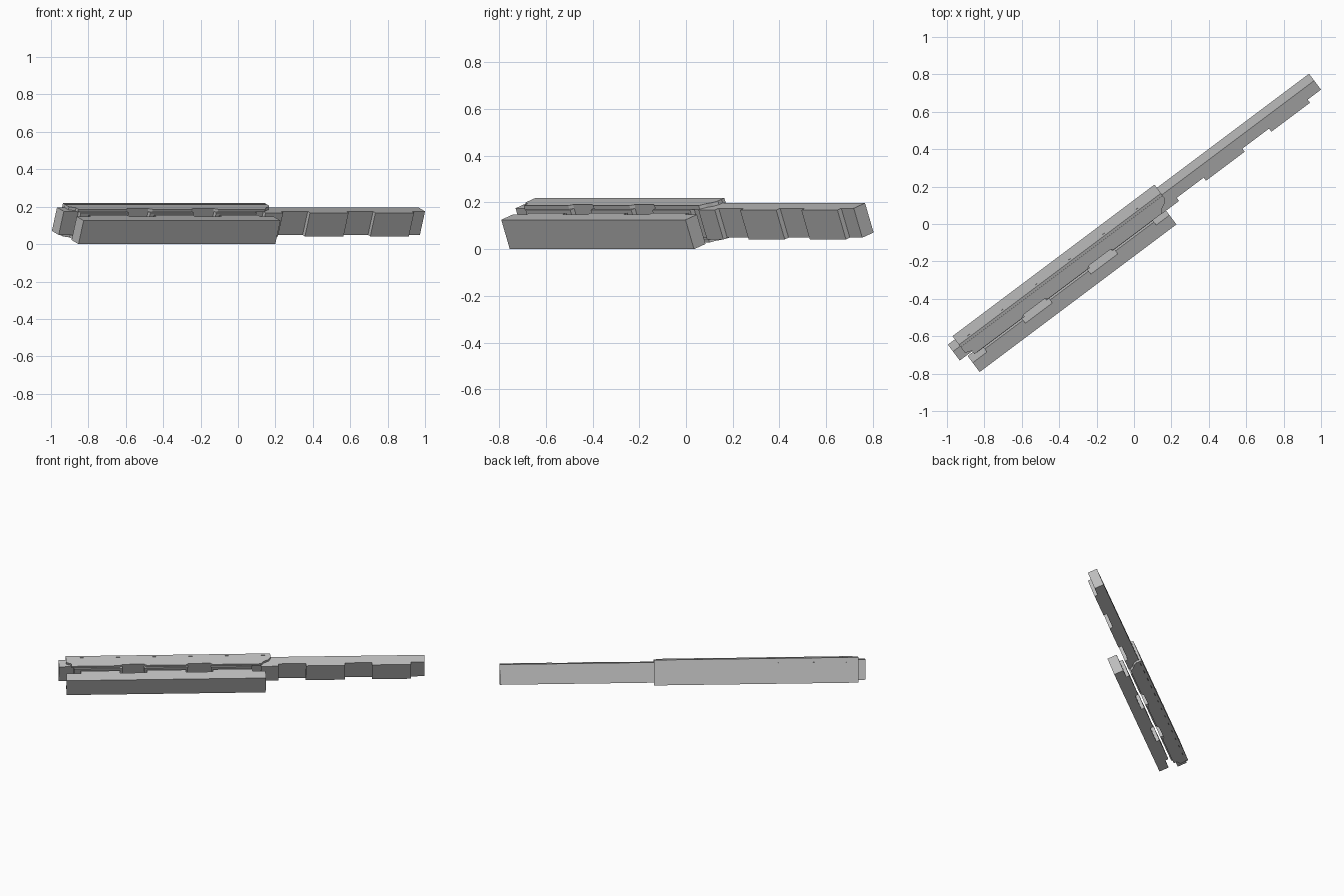
import bpy
from mathutils import Matrix, Vector

if "Cube" in bpy.data.objects:
    bpy.data.objects.remove(bpy.data.objects["Cube"])

# Frame of the assembly: u runs lengthwise, p is thickness (towards the back), q is height
S, C = 0.342, 0.94
U = Vector((0.8, 0.6, 0))
P = Vector((-0.6 * C, 0.8 * C, S))
Q = Vector((0.6 * S, -0.8 * S, C))
FRAME = Matrix((U, P, Q)).transposed().to_4x4()

grey = bpy.data.materials.new("mid_grey")
grey.diffuse_color = (0.5, 0.5, 0.5, 1)
grey.use_nodes = True
grey.node_tree.nodes["Principled BSDF"].inputs["Base Color"].default_value = grey.diffuse_color


def prism(name, outline, q0, q1):
    """Extrude a (u, p) outline from q0 to q1."""
    n = len(outline)
    verts = [(u, p, q) for q in (q0, q1) for u, p in outline]
    faces = [tuple(range(n))[::-1], tuple(range(n, 2 * n))]
    faces += [(i, (i + 1) % n, n + (i + 1) % n, n + i) for i in range(n)]
    me = bpy.data.meshes.new(name)
    me.from_pydata(verts, [], faces)
    me.transform(FRAME)
    me.materials.append(grey)
    ob = bpy.data.objects.new(name, me)
    bpy.context.collection.objects.link(ob)
    return ob


def notched(u0, u1, base, low, high, spans):
    """Outline from a straight base side to a side with raised spans."""
    pts = [(u0, base), (u0, low)]
    for a, b in spans:
        pts += [(a, low), (a, high), (b, high), (b, low)]
    pts += [(u1, low), (u1, base)]
    return pts if base < low else pts[::-1]


def oriented(pts):
    area = sum(a[0] * b[1] - b[0] * a[1] for a, b in zip(pts, pts[1:] + pts[:1]))
    return pts if area > 0 else pts[::-1]


PAD, PITCH = 0.258, 0.437

# Front bar with three raised pads on its back
front_pads = [(-1.04 + i * PITCH, -1.04 + i * PITCH + PAD) for i in range(3)]
prism("front_bar", oriented(notched(-1.135, 0.18, -0.0865, -0.021, 0.001, front_pads)), 0.031, 0.165)

# Long sliding rail with raised pads on its front
rail_pads = [(-1.085, -0.765), (-0.62, -0.33), (-0.18, 0.09), (0.15, 0.267)]
rail_pads += [(0.447 + i * PITCH, 0.447 + i * PITCH + PAD) for i in range(2)]
prism("long_rail", oriented(notched(-1.183, 1.231, 0.1005, 0.036, 0.014, rail_pads)), 0.039, 0.173)

# Sleeve around the rear half of the rail: back panel and two lips with stepped corners
prism("sleeve_back", oriented([(-1.136, 0.101), (0.214, 0.101), (0.214, 0.117), (-1.136, 0.117)]), 0.022, 0.19)
lip = [(-1.136, 0.1005), (-1.136, 0.06), (-1.10, 0.045), (-1.10, 0.022)]
for a, _ in front_pads[1:]:
    gap = a - (PITCH - PAD)
    lip += [(gap, 0.022), (gap + 0.02, 0.034), (a - 0.02, 0.034), (a, 0.022)]
lip += [(0.15, 0.022), (0.17, 0.045), (0.20, 0.06), (0.214, 0.08), (0.214, 0.1005)]
prism("sleeve_top_lip", oriented(lip), 0.1735, 0.19)
prism("sleeve_bottom_lip", oriented(lip), 0.022, 0.0385)

# Small rivets along the upper back of the sleeve
for i in range(6):
    u = -1.07 + i * 0.225
    prism("rivet", oriented([(u, 0.117), (u + 0.014, 0.117), (u + 0.014, 0.119), (u, 0.119)]), 0.155, 0.161)
